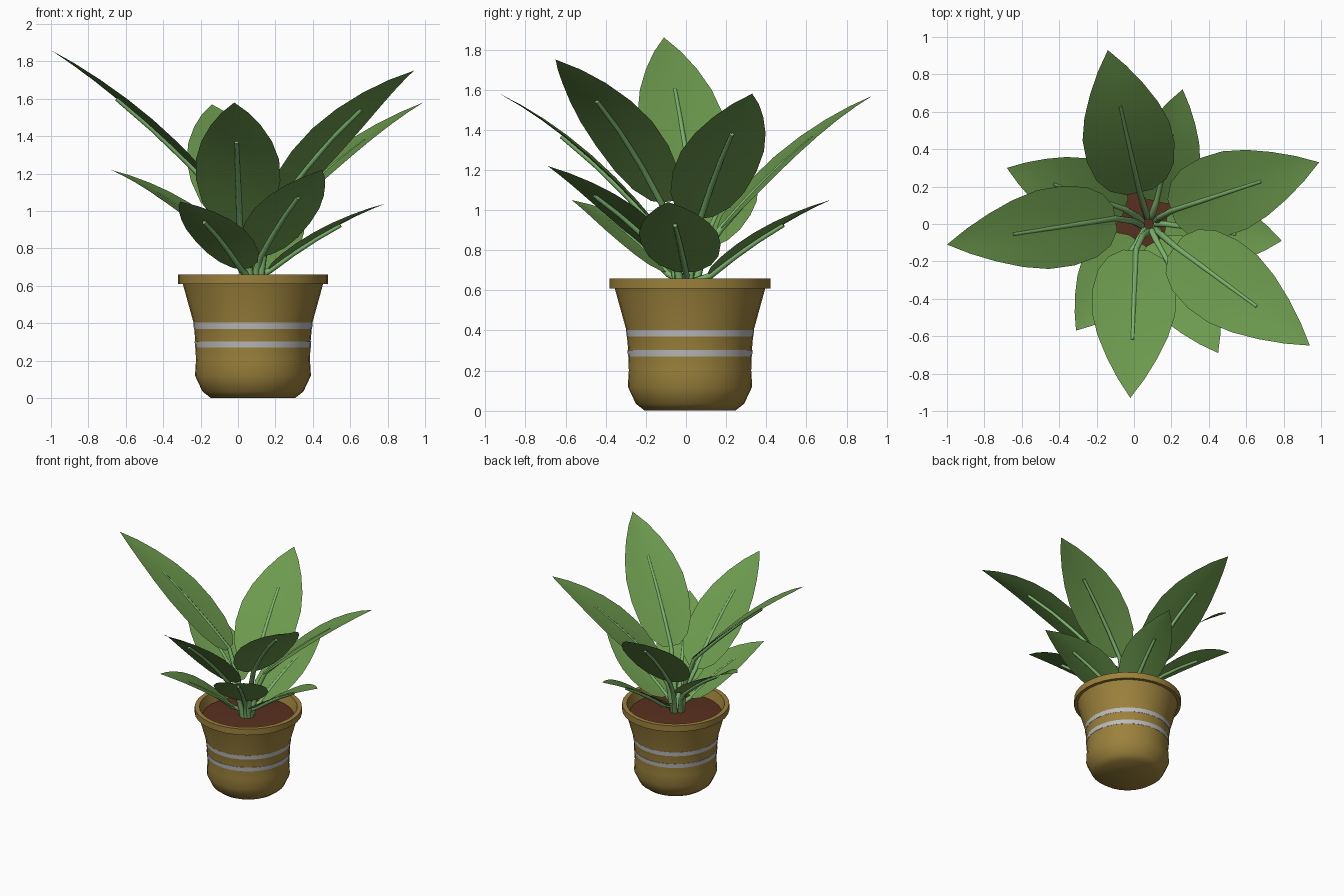
import bpy, bmesh, math
from mathutils import Vector

if "Cube" in bpy.data.objects:
    bpy.data.objects.remove(bpy.data.objects["Cube"])

CX, CY = 0.08, 0.02          # pot axis


def material(name, rgb):
    m = bpy.data.materials.new(name)
    m.diffuse_color = (*rgb, 1)
    m.use_nodes = True
    m.node_tree.nodes["Principled BSDF"].inputs["Base Color"].default_value = m.diffuse_color
    return m


gold = material("gold_glaze", (0.33, 0.22, 0.045))
silver = material("silver_band", (0.5, 0.5, 0.5))
earth = material("earth", (0.1, 0.03, 0.013))
green = material("leaf_green", (0.15, 0.32, 0.075))
pale = material("stem_green", (0.2, 0.45, 0.15))


def finish(name, bm, mat, angle=40):
    bmesh.ops.recalc_face_normals(bm, faces=bm.faces)
    me = bpy.data.meshes.new(name)
    bm.to_mesh(me)
    bm.free()
    me.materials.append(mat)
    ob = bpy.data.objects.new(name, me)
    bpy.context.collection.objects.link(ob)
    bpy.ops.object.select_all(action='DESELECT')
    bpy.context.view_layer.objects.active = ob
    ob.select_set(True)
    bpy.ops.object.shade_smooth_by_angle(angle=math.radians(angle))
    return ob


def lathe(name, profile, mat, closed=False, n=32):
    bm = bmesh.new()
    vs = [bm.verts.new((CX + r, CY, z)) for r, z in profile]
    pairs = list(zip(vs, vs[1:])) + ([(vs[-1], vs[0])] if closed else [])
    es = [bm.edges.new(p) for p in pairs]
    bmesh.ops.spin(bm, geom=vs + es, cent=(CX, CY, 0), axis=(0, 0, 1),
                   angle=2 * math.pi, steps=n)
    bmesh.ops.remove_doubles(bm, verts=bm.verts, dist=1e-4)
    return finish(name, bm, mat)


# pot, painted bands and soil
lathe("pot", [(0, 0), (.225, 0), (.27, .035), (.31, .12), (.305, .2),
              (.308, .3), (.317, .4), (.375, .61), (.40, .61), (.40, .66),
              (.365, .66), (.335, .56)], gold)
for i, (z, r) in enumerate([(.27, .309), (.37, .316)]):
    lathe(f"band_{i + 1}", [(r - .01, z), (r, z), (r + .003, z + .033),
                            (r - .01, z + .033)], silver, closed=True)
lathe("soil", [(0, .60), (.2, .595), (.345, .585)], earth)

# half-width of the blade along its length
OUTLINE = [(0, .3), (.05, .65), (.14, .88), (.28, 1), (.43, .99),
           (.58, .84), (.73, .6), (.87, .32), (1, 0)]


def leaf(name, base, tip, half, arch):
    base, tip = Vector(base), Vector(tip)
    flat = Vector((tip.x - base.x, tip.y - base.y, 0)).normalized()
    side = Vector((-flat.y, flat.x, 0))

    def mid(t):
        return base.lerp(tip, t) + Vector((0, 0, 4 * arch * t * (1 - t)))

    # blade: slightly cupped strip, closing to a point
    bm = bmesh.new()
    rows = []
    for t, w in OUTLINE[:-1]:
        rows.append([bm.verts.new(mid(t) + side * (half * w * s)
                                  + Vector((0, 0, .018 * w * s * s)))
                     for s in (-1, -.5, 0, .5, 1)])
    for a, b in zip(rows, rows[1:]):
        for k in range(4):
            bm.faces.new((a[k], a[k + 1], b[k + 1], b[k]))
    end = bm.verts.new(tip)
    for k in range(4):
        bm.faces.new((rows[-1][k], rows[-1][k + 1], end))
    finish(name + "_blade", bm, green, 60)

    # stem rising from the soil and running under the blade as a midrib
    root = Vector((CX, CY - .02, .58)) + flat * .04
    bend = root.lerp(base, .5) - flat * .025
    bend.z += .02
    path = [root, bend] + [mid(t) - Vector((0, 0, .008)) for t in (0, .2, .4, .61)]
    bm = bmesh.new()
    rings = []
    for i, p in enumerate(path):
        d = (path[min(i + 1, 5)] - path[max(i - 1, 0)]).normalized()
        up = d.cross(side)
        r = .02 - .0018 * i
        rings.append([bm.verts.new(p + r * (side * math.cos(a) + up * math.sin(a)))
                      for a in (k * math.tau / 8 for k in range(8))])
    for a, b in zip(rings, rings[1:]):
        for k in range(8):
            j = (k + 1) % 8
            bm.faces.new((a[k], a[j], b[j], b[k]))
    bm.faces.new(rings[0])
    bm.faces.new(rings[-1])
    finish(name + "_stem", bm, pale, 60)


# base, tip, half width, arch
UPPER = [((.03, .17, .91), (-.14, .93, 1.57), .24, .06),
         ((-.10, .03, 1.09), (-1.0, -.11, 1.86), .215, .05),
         ((.20, .07, .96), (.99, .33, 1.58), .22, .05),
         ((.22, -.12, 1.04), (.94, -.65, 1.75), .225, .08),
         ((.01, -.14, .91), (-.02, -.93, 1.58), .225, .06)]
LOWER = [((.12, .12, .68), (.26, .72, 1.05), .18, .03),
         ((-.05, .08, .81), (-.68, .30, 1.22), .19, .04),
         ((.02, -.09, .69), (-.31, -.57, 1.05), .19, .04),
         ((.12, -.09, .76), (.45, -.69, 1.22), .2, .04),
         ((.17, .0, .69), (.79, -.09, 1.04), .2, .03)]
for tier, leaves in (("upper", UPPER), ("lower", LOWER)):
    for i, args in enumerate(leaves):
        leaf(f"{tier}_leaf_{i + 1}", *args)
